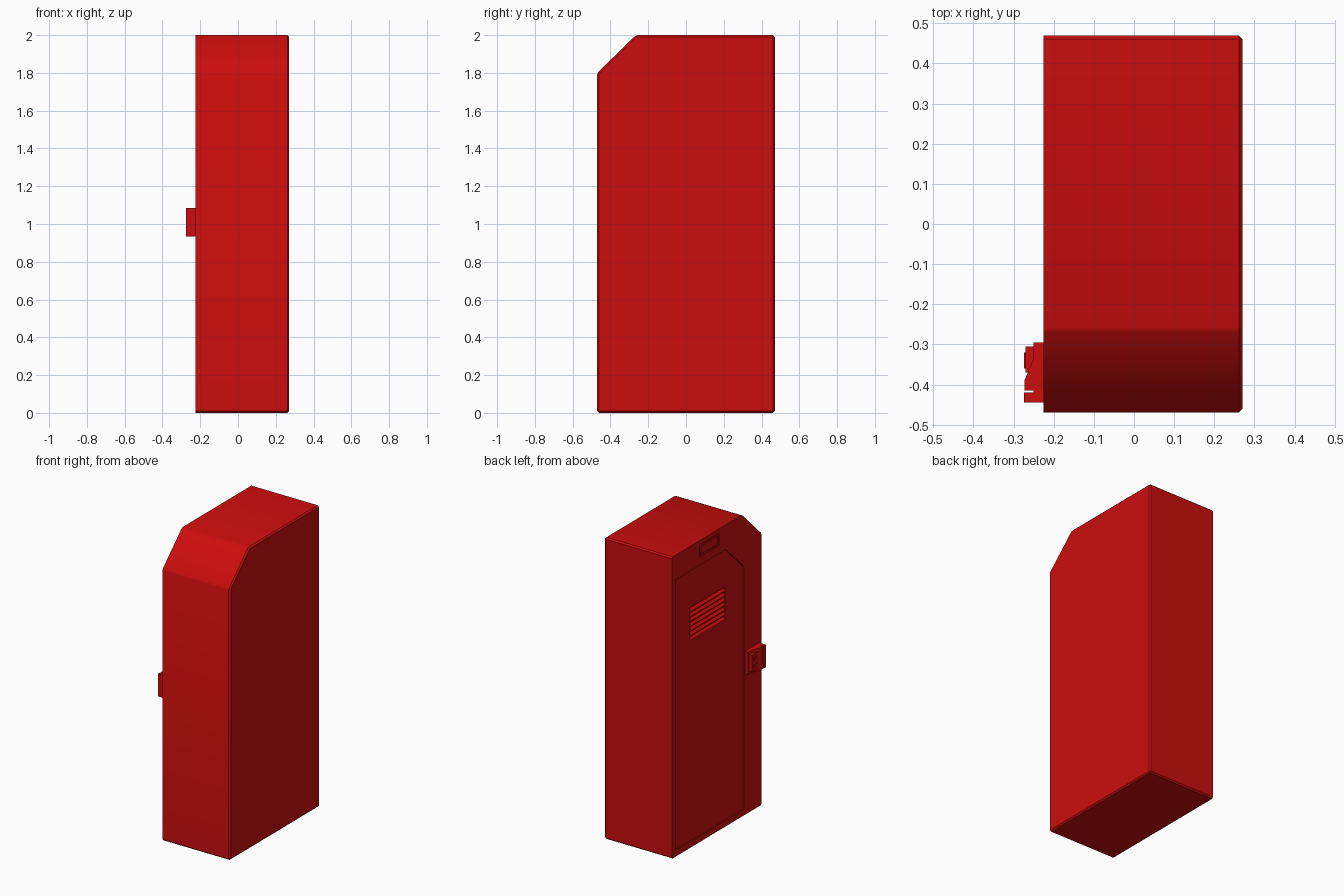
import bpy, bmesh, math
from mathutils import Vector

cube = bpy.data.objects.get("Cube")
if cube:
    bpy.data.objects.remove(cube, do_unlink=True)

red = bpy.data.materials.new("locker red")
red.use_nodes = True
red.diffuse_color = (0.6, 0.004, 0.004, 1)
red.node_tree.nodes["Principled BSDF"].inputs["Base Color"].default_value = red.diffuse_color

SIDE = -0.225          # plane of the door side


def finish(name, bm):
    bmesh.ops.recalc_face_normals(bm, faces=bm.faces)
    mesh = bpy.data.meshes.new(name)
    bm.to_mesh(mesh)
    bm.free()
    mesh.materials.append(red)
    obj = bpy.data.objects.new(name, mesh)
    bpy.context.collection.objects.link(obj)
    return obj


def extrude(points, vec):
    bm = bmesh.new()
    face = bm.faces.new([bm.verts.new(p) for p in points])
    new = bmesh.ops.extrude_face_region(bm, geom=[face])["geom"]
    bmesh.ops.translate(bm, vec=vec, verts=[v for v in new if isinstance(v, bmesh.types.BMVert)])
    return bm


def side_prism(name, outline, x0, x1):
    """Prism from a (y, z) outline, running along x."""
    return finish(name, extrude([(x0, y, z) for y, z in outline], (x1 - x0, 0, 0)))


def rect(y0, y1, z0, z1):
    return [(y0, z0), (y1, z0), (y1, z1), (y0, z1)]


def cut(target, name, outline, depth):
    cutter = side_prism(name, outline, SIDE - 0.05, SIDE + depth)
    cutter.hide_render = True
    cutter.hide_viewport = True
    cutter.display_type = 'WIRE'
    mod = target.modifiers.new(name, 'BOOLEAN')
    mod.operation = 'DIFFERENCE'
    mod.solver = 'EXACT'
    mod.object = cutter


# Cabinet body with a sloping front top; the door side keeps crisp edges
profile = [(-0.47, 0), (0.47, 0), (0.47, 2), (-0.265, 2), (-0.47, 1.8)]
bm = extrude([(SIDE, y, z) for y, z in profile], (0.495, 0, 0))
edges = [e for e in bm.edges if max(v.co.x for v in e.verts) > 0]
bmesh.ops.bevel(bm, geom=edges, offset=0.009, segments=1, affect='EDGES')
body = finish("cabinet_body", bm)
bpy.context.view_layer.objects.active = body
body.select_set(True)
bpy.ops.object.shade_smooth_by_angle(angle=math.radians(30))

# Door panel set into the side, vent opening and label slot
door = [(-0.288, 0.04), (0.43, 0.04), (0.43, 1.835), (-0.096, 1.835), (-0.246, 1.69), (-0.288, 1.645)]
cut(body, "door_recess", door, 0.008)
cut(body, "vent_opening", rect(-0.10, 0.27, 1.365, 1.585), 0.035)
cut(body, "label_slot", rect(-0.03, 0.18, 1.89, 1.97), 0.006)
side_prism("label_plate", rect(-0.015, 0.165, 1.903, 1.957), SIDE + 0.001, SIDE + 0.01)

# Vent louvres, sloping down and outwards
count = 7
pitch = 0.22 / count
for i in range(count):
    z = 1.365 + i * pitch
    slat = [(SIDE + 0.006, z), (SIDE + 0.006, z + 0.006), (SIDE + 0.036, z + 0.029), (SIDE + 0.036, z + 0.023)]
    finish("vent_louvre_%d" % (i + 1), extrude([(x, -0.10, h) for x, h in slat], (0, 0.37, 0)))

# Handle housing with a slit beside its front wall
housing = [(SIDE + 0.01, -0.295), (-0.25, -0.295), (-0.25, -0.335), (-0.273, -0.39), (-0.273, -0.415),
           (-0.25, -0.415), (-0.25, -0.42), (-0.274, -0.42), (-0.274, -0.445), (SIDE + 0.01, -0.445)]
finish("handle_housing", extrude([(x, y, 0.935) for x, y in housing], (0, 0, 0.15)))

# Latch tab and two small grips on the handle
side_prism("handle_latch", rect(-0.37, -0.305, 0.955, 1.065), -0.27, -0.245)
for z in (0.98, 1.025):
    side_prism("handle_grip", rect(-0.36, -0.32, z, z + 0.015), -0.274, -0.265)
